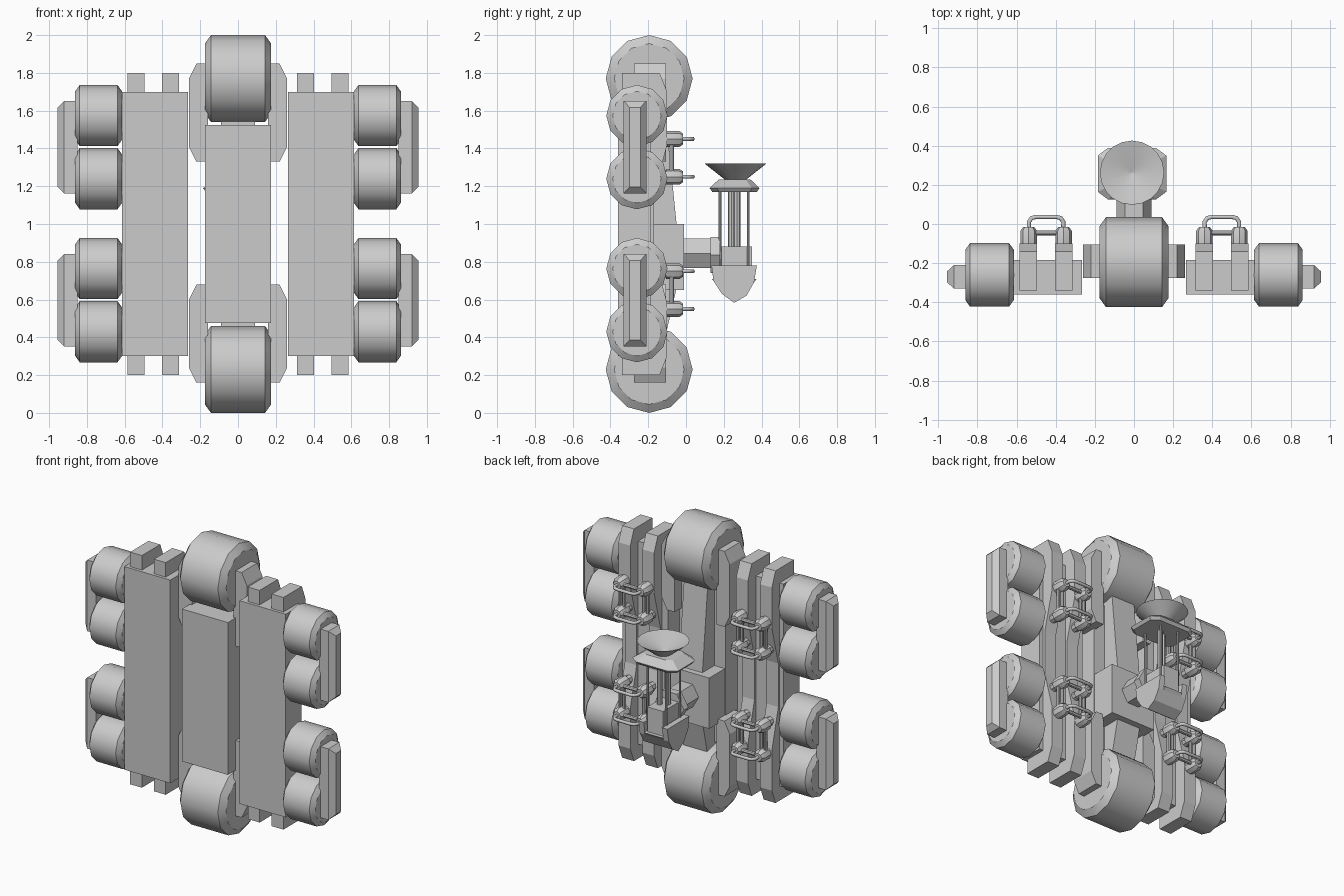
import bpy, bmesh, math
from mathutils import Vector, Matrix

cube = bpy.data.objects.get("Cube")
if cube:
    bpy.data.objects.remove(cube, do_unlink=True)

grey = bpy.data.materials.new("light_grey")
grey.use_nodes = True
COLOR = (0.6, 0.6, 0.6, 1)
grey.diffuse_color = COLOR
grey.node_tree.nodes["Principled BSDF"].inputs["Base Color"].default_value = COLOR


def finish(name, bm, smooth=False):
    bmesh.ops.recalc_face_normals(bm, faces=bm.faces[:])
    mesh = bpy.data.meshes.new(name)
    bm.to_mesh(mesh)
    bm.free()
    mesh.materials.append(grey)
    obj = bpy.data.objects.new(name, mesh)
    bpy.context.scene.collection.objects.link(obj)
    if smooth:
        bpy.ops.object.select_all(action='DESELECT')
        obj.select_set(True)
        bpy.context.view_layer.objects.active = obj
        bpy.ops.object.shade_smooth_by_angle(angle=math.radians(35))
    return obj


def prism(name, points, a, b, axis="x"):
    """Extrude a profile along x (points are y, z) or along y (points are x, z)."""
    bm = bmesh.new()
    place = (lambda p, t: (t, p[0], p[1])) if axis == "x" else (lambda p, t: (p[0], t, p[1]))
    ends = [[bm.verts.new(place(p, t)) for p in points] for t in (a, b)]
    bm.faces.new(ends[0])
    bm.faces.new(ends[1])
    n = len(points)
    for i in range(n):
        j = (i + 1) % n
        bm.faces.new((ends[0][i], ends[0][j], ends[1][j], ends[1][i]))
    return finish(name, bm)


def box(name, x0, x1, y0, y1, z0, z1):
    return prism(name, [(y0, z0), (y1, z0), (y1, z1), (y0, z1)], x0, x1)


def lathe(name, profile, center, axis, sides, smooth=True, closed=False):
    """Spin (distance, radius) pairs around an axis; ends are capped unless closed."""
    bm = bmesh.new()
    turn = {"x": Matrix.Rotation(math.pi / 2, 4, 'Y'),
            "y": Matrix.Rotation(-math.pi / 2, 4, 'X'),
            "z": Matrix.Identity(4)}[axis]
    rings = []
    for d, r in profile:
        ring = []
        for i in range(sides):
            t = math.tau * i / sides
            ring.append(bm.verts.new(turn @ Vector((r * math.cos(t), r * math.sin(t), d)) + Vector(center)))
        rings.append(ring)
    pairs = list(zip(rings, rings[1:]))
    if closed:
        pairs.append((rings[-1], rings[0]))
    else:
        bm.faces.new(rings[0])
        bm.faces.new(rings[-1])
    for r0, r1 in pairs:
        for i in range(sides):
            j = (i + 1) % sides
            bm.faces.new((r0[i], r0[j], r1[j], r1[i]))
    return finish(name, bm, smooth)


def rod(name, a, b, axis, center, r, sides=8):
    return lathe(name, [(a, r), (b, r)], center, axis, sides)


def wheel(name, x, y, z, half, radius, bevel):
    rim = radius - bevel * 1.4
    lathe(name, [(-half, rim), (bevel - half, radius), (half - bevel, radius), (half, rim)],
          (x, y, z), "x", 12)


def handle(name, x, z, half):
    """Bent tube with rounded corners, lying flat."""
    curve = bpy.data.curves.new(name, 'CURVE')
    curve.dimensions = '3D'
    curve.bevel_depth = 0.011
    curve.bevel_resolution = 1
    curve.use_fill_caps = True
    path = [(-half, -0.03), (-half, 0.01), (-half * 0.85, 0.03), (-half * 0.6, 0.036)]
    path += [(-px, py) for px, py in reversed(path)]
    spline = curve.splines.new('POLY')
    spline.points.add(len(path) - 1)
    for point, (px, py) in zip(spline.points, path):
        point.co = (x + px, py, z, 1)
    curve.materials.append(grey)
    bpy.context.scene.collection.objects.link(bpy.data.objects.new(name, curve))


def flip(points):
    """Mirror a y, z profile about the model's mid height."""
    return points + [(y, 2 - z) for y, z in reversed(points)]


# Centre body
box("centre_panel", -0.175, 0.175, -0.36, -0.18, 0.475, 1.525)
box("centre_block", -0.17, 0.17, -0.2, -0.01, 0.65, 1.0)
prism("centre_spine", [(-0.2, 0.4), (-0.11, 0.4), (-0.05, 0.66), (-0.05, 1.0), (-0.11, 1.6), (-0.2, 1.6)],
      -0.09, 0.09)
for end, z in (("top", 1.77), ("bottom", 0.23)):
    wheel(end + "_drum", 0, -0.195, z, 0.175, 0.23, 0.032)

# Mirrored sides
RAIL = flip([(-0.34, 1.0), (-0.34, 1.8), (-0.14, 1.8), (-0.1, 1.7), (-0.1, 1.42), (-0.17, 1.15)][1:])
for side, s in (("left", 1), ("right", -1)):
    box(side + "_panel", s * 0.265, s * 0.615, -0.36, -0.185, 0.3, 1.7)
    for i, x in enumerate((0.358, 0.54)):
        prism(f"{side}_rail_{i}", RAIL, s * (x - 0.045), s * (x + 0.045))

    # Chamfered brackets beside the drums
    for end, z in (("top", 1.59), ("bottom", 0.42)):
        prism(f"{side}_{end}_bracket",
              [(s * 0.16, z - 0.26), (s * 0.22, z - 0.26), (s * 0.26, z - 0.18),
               (s * 0.26, z + 0.18), (s * 0.22, z + 0.26), (s * 0.16, z + 0.26)],
              -0.275, -0.105, "y")

    for end, z in (("upper", 1.407), ("lower", 0.597)):
        # Paired drums and the bar across their outer ends
        for i, dz in enumerate((-0.167, 0.167)):
            wheel(f"{side}_{end}_small_drum_{i}", s * 0.738, -0.26, z + dz, 0.124, 0.162, 0.024)
        bm = bmesh.new()
        rings = []
        for x, hy, hz in ((0.85, 0.06, 0.245), (0.92, 0.06, 0.245), (0.955, 0.028, 0.21)):
            rings.append([bm.verts.new((s * x, -0.27 + a * hy, z + b * hz))
                          for a, b in ((-1, -1), (1, -1), (1, 1), (-1, 1))])
        bm.faces.new(rings[0])
        bm.faces.new(rings[-1])
        for r0, r1 in zip(rings, rings[1:]):
            for i in range(4):
                j = (i + 1) % 4
                bm.faces.new((r0[i], r0[j], r1[j], r1[i]))
        finish(f"{side}_{end}_end_bar", bm)

    # Clamp clusters with handles and linking rods
    for end, zs in (("upper", (1.25, 1.45)), ("lower", (0.55, 0.75))):
        mid = s * 0.449
        for i, z in enumerate(zs):
            for j, x in enumerate((0.36, 0.538)):
                lathe(f"{side}_{end}_clamp_{i}_{j}",
                      [(-0.18, 0.03), (-0.11, 0.03), (-0.105, 0.042), (-0.035, 0.042), (-0.015, 0.028)],
                      (s * x, 0, z), "y", 8)
            handle(f"{side}_{end}_handle_{i}", mid, z, 0.088)
            rod(f"{side}_{end}_cross_bar_{i}", -0.09, 0.09, "x", (mid, -0.045, z), 0.013)
        for j, x in enumerate((0.345, 0.375, 0.523, 0.553)):
            rod(f"{side}_{end}_link_rod_{j}", zs[0], zs[1], "z", (s * x, -0.075, 0), 0.012)

# Arm and cradle behind the block
lathe("arm", [(-0.02, 0.09), (0.14, 0.09)], (0, 0, 0.845), "y", 6, False)
lathe("arm_flange", [(0.13, 0.11), (0.18, 0.11)], (0, 0, 0.835), "y", 6, False)
CRADLE = [(0.135, 0.78), (0.145, 0.70), (0.19, 0.63), (0.255, 0.583),
          (0.32, 0.62), (0.36, 0.69), (0.375, 0.78)]
for s in (-1, 1):
    prism("cradle_cheek", CRADLE, s * 0.07 - 0.01, s * 0.11 - 0.01)
prism("cradle_floor", [(y, z if z < 0.75 else 0.71) for y, z in CRADLE], -0.08, 0.06)
box("mast_base", -0.07, 0.05, 0.175, 0.35, 0.68, 0.88)

# Mast rods
for i, (x, y, r, z0) in enumerate(((-0.08, 0.18, 0.007, 0.75), (0.06, 0.18, 0.007, 0.75),
                                   (-0.08, 0.33, 0.007, 0.75), (0.06, 0.33, 0.007, 0.75),
                                   (-0.032, 0.24, 0.018, 0.8), (0.012, 0.27, 0.018, 0.8))):
    rod(f"mast_rod_{i}", z0, 1.19, "z", (x, y, 0), r)

# Dish plate, tapering upward
bm = bmesh.new()
rings = [[bm.verts.new((-0.01 + a * hx, 0.257 + b * hy, z))
          for a, b in ((-1, -0.7), (-0.7, -1), (0.7, -1), (1, -0.7), (1, 0.7), (0.7, 1), (-0.7, 1), (-1, 0.7))]
         for z, hx, hy in ((1.17, 0.16, 0.118), (1.19, 0.175, 0.132), (1.235, 0.11, 0.085))]
bm.faces.new(rings[0])
bm.faces.new(rings[-1])
for r0, r1 in zip(rings, rings[1:]):
    for i in range(8):
        j = (i + 1) % 8
        bm.faces.new((r0[i], r0[j], r1[j], r1[i]))
finish("dish_plate", bm)

# Hollow conical dish
lathe("dish", [(1.23, 0.05), (1.32, 0.164), (1.32, 0.158), (1.24, 0.004)], (-0.01, 0.262, 0), "z", 20)
